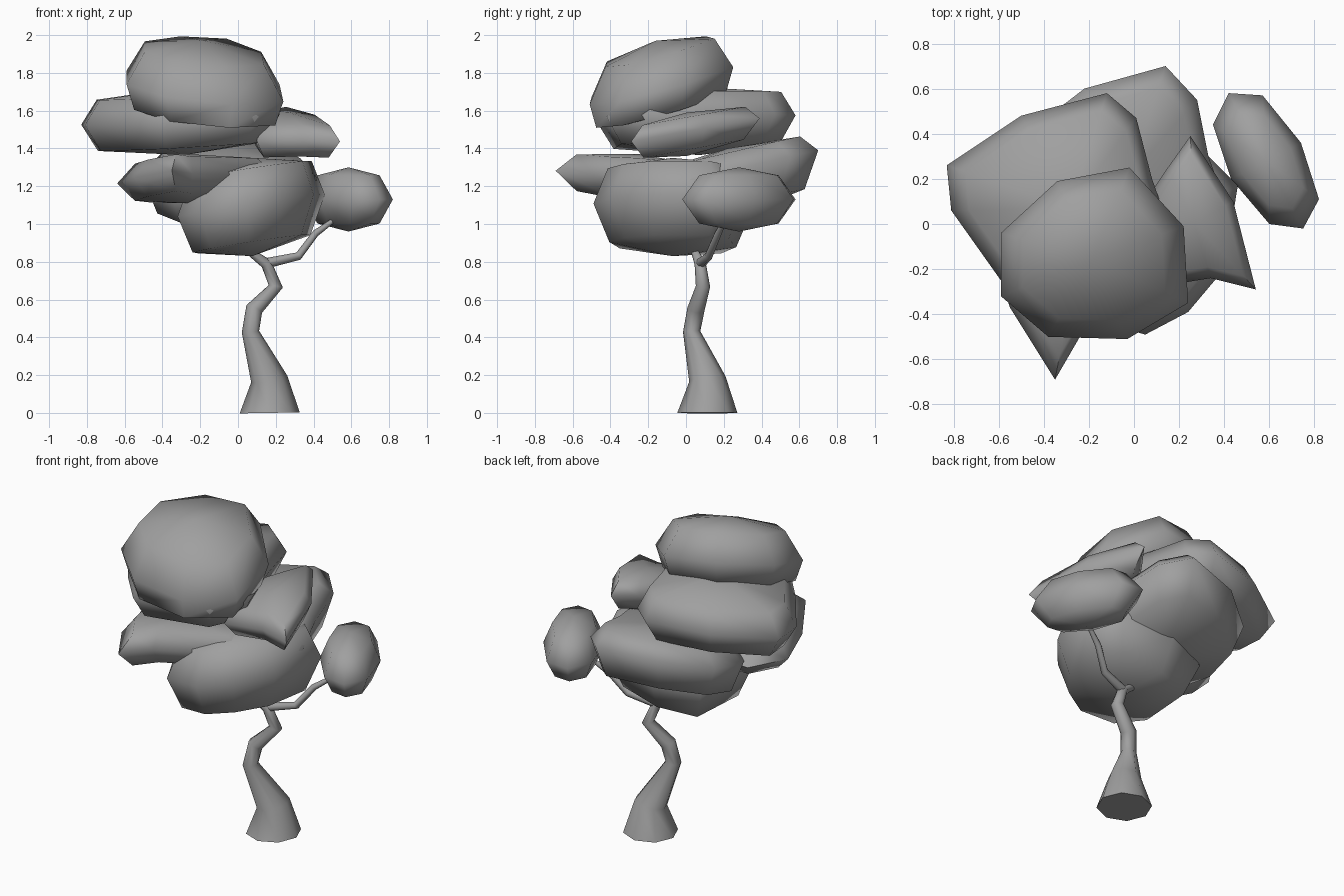
import bpy, bmesh, math
from mathutils import Vector

cube = bpy.data.objects.get("Cube")
if cube:
    bpy.data.objects.remove(cube, do_unlink=True)

# One plain grey for the whole tree
GREY = (0.35, 0.35, 0.35, 1.0)
grey = bpy.data.materials.new("plain grey")
grey.use_nodes = True
grey.diffuse_color = GREY
grey.node_tree.nodes["Principled BSDF"].inputs["Base Color"].default_value = GREY


def finish(obj, angle):
    """Give the part its colour and smooth all but the sharpest edges."""
    obj.data.materials.clear()
    obj.data.materials.append(grey)
    bpy.ops.object.select_all(action="DESELECT")
    obj.select_set(True)
    bpy.context.view_layer.objects.active = obj
    bpy.ops.object.shade_smooth_by_angle(angle=math.radians(angle))


def foliage(name, outline, height, up, down, lean=(0, 0), top=.72, bottom=.72):
    """Leaf cushion: a tilted outline with a domed top and a domed underside.
    The values top and bottom set how broad the two domes are."""
    points = [Vector(p) for p in outline]
    centre = sum(points, Vector((0, 0))) / len(points)
    bm = bmesh.new()

    def place(offset, rise):
        z = height + offset.dot(Vector(lean)) + rise
        return bm.verts.new((*(centre + offset), z))

    levels = [(bottom, -0.75 * down), (1, 0), (top, 0.75 * up)]
    rings = [[place((p - centre) * size, rise) for p in points]
             for size, rise in levels]
    low_tip = place(Vector((0, 0)), -down)
    high_tip = place(Vector((0, 0)), up)
    count = len(points)
    for i in range(count):
        j = (i + 1) % count
        for low, high in zip(rings, rings[1:]):
            bm.faces.new((low[i], low[j], high[j], high[i]))
        bm.faces.new((low_tip, rings[0][j], rings[0][i]))
        bm.faces.new((high_tip, rings[-1][i], rings[-1][j]))
    bmesh.ops.recalc_face_normals(bm, faces=bm.faces)
    mesh = bpy.data.meshes.new(name)
    bm.to_mesh(mesh)
    bm.free()
    obj = bpy.data.objects.new(name, mesh)
    bpy.context.collection.objects.link(obj)
    finish(obj, 80)


def limb(name, path):
    """Tapering eight-sided tube through (x, y, z, radius) points."""
    curve = bpy.data.curves.new(name, "CURVE")
    curve.dimensions = "3D"
    curve.bevel_depth = 1.0
    curve.bevel_resolution = 2
    curve.use_fill_caps = True
    spline = curve.splines.new("POLY")
    spline.points.add(len(path) - 1)
    for point, (x, y, z, radius) in zip(spline.points, path):
        point.co = (x, y, z, 1)
        point.radius = radius
    obj = bpy.data.objects.new(name, curve)
    bpy.context.collection.objects.link(obj)
    bpy.ops.object.select_all(action="DESELECT")
    obj.select_set(True)
    bpy.context.view_layer.objects.active = obj
    bpy.ops.object.convert(target="MESH")
    finish(bpy.context.view_layer.objects.active, 60)


# Flared, crooked trunk that ends as a twig under the crown
limb("trunk", [(.168, .113, 0, .159), (.165, .113, .18, .097),
               (.066, .03, .43, .046), (.086, .053, .55, .046),
               (.2, .09, .67, .038), (.15, .075, .79, .03),
               (.04, .04, .87, .018)])

# Side branch carrying the small cushion
limb("side_branch", [(.14, .075, .79, .028), (.32, .12, .83, .022),
                     (.41, .17, .95, .019), (.52, .21, 1.03, .012)])

# Crown, from the top downwards
foliage("top_foliage",
        [(-.02, .25), (-.34, .19), (-.59, -.04), (-.59, -.32), (-.38, -.5),
         (-.03, -.51), (.24, -.35), (.22, -.01)],
        1.74, .23, .18, lean=(-.1, .26), top=.76, bottom=.9)

foliage("upper_foliage",
        [(-.83, .26), (-.5, .48), (-.12, .58), (.01, .47), (.08, .2),
         (.22, -.2), (.1, -.42), (-.4, -.47), (-.59, -.25), (-.81, .06)],
        1.555, .17, .19, lean=(.06, .02), top=.85, bottom=.84)

foliage("upper_left_foliage",
        [(.25, .39), (.44, .1), (.54, -.29), (.34, -.24), (.1, -.28),
         (.05, .1), (.15, .25)],
        1.49, .1, .13, lean=(0, .18), top=.8, bottom=.78)

foliage("back_foliage",
        [(-.48, .4), (-.22, .6), (.14, .7), (.28, .55), (.33, .3),
         (.42, .05), (.32, -.2), (-.1, -.25), (-.36, -.1), (-.5, .15)],
        1.27, .13, .25, lean=(.03, .24), top=.8, bottom=.85)

foliage("lower_foliage",
        [(-.32, -.2), (-.2, -.42), (.05, -.49), (.24, -.39), (.4, -.2),
         (.46, .17), (.33, .3), (0, .35), (-.28, .25)],
        1.1, .25, .27, lean=(.16, -.03), top=.82, bottom=.8)

foliage("front_right_foliage",
        [(-.35, -.69), (-.55, -.37), (-.64, -.1), (-.5, .1), (.2, .1),
         (.22, -.25), (-.24, -.5)],
        1.24, .13, .13, lean=(.03, -.1), top=.75, bottom=.75)

foliage("small_foliage",
        [(.42, .58), (.57, .57), (.74, .36), (.82, .11), (.75, -.02),
         (.6, 0), (.43, .2), (.35, .44)],
        1.13, .17, .17, top=.7, bottom=.7)
